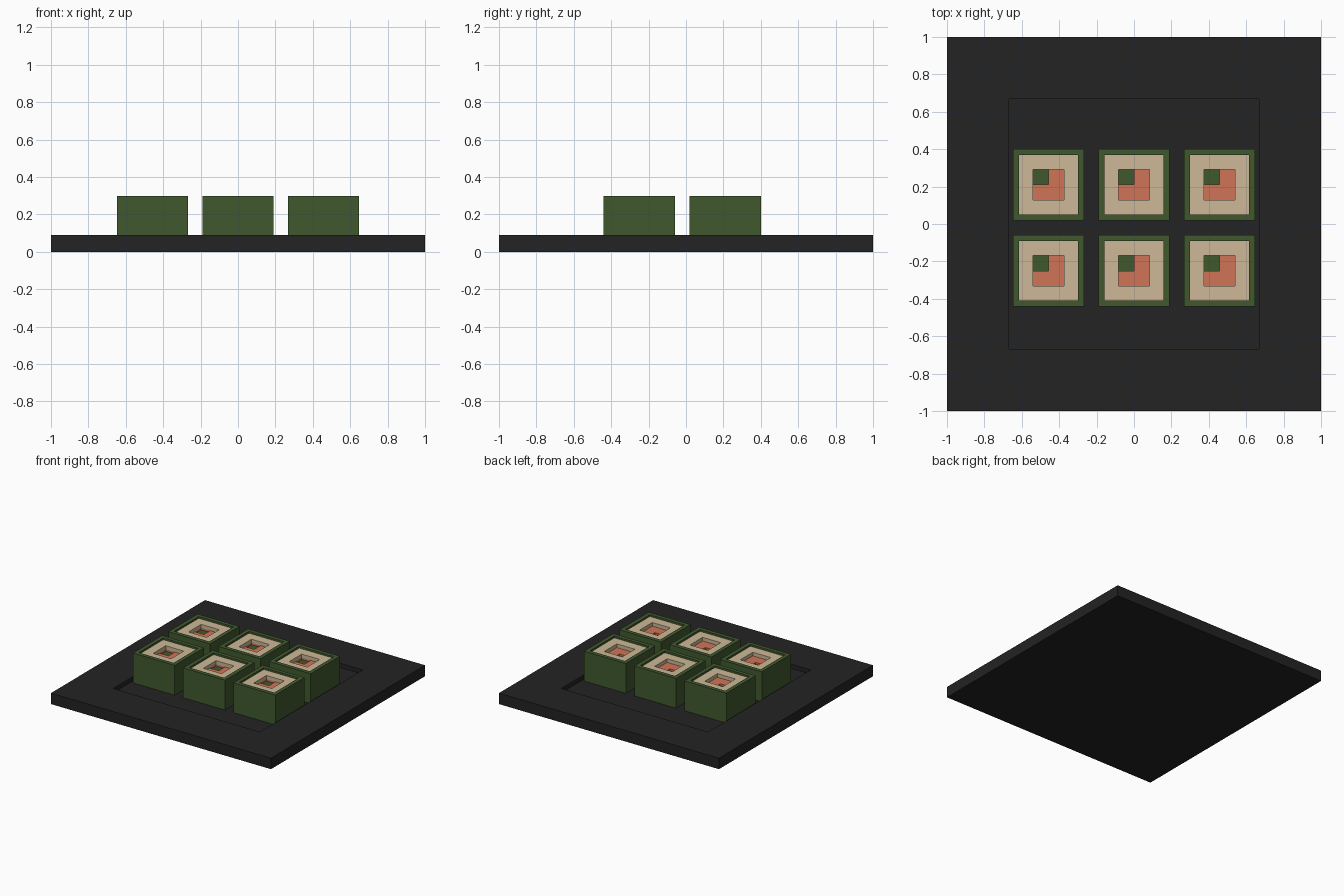
import bpy, bmesh
from mathutils import Vector

if "Cube" in bpy.data.objects:
    bpy.data.objects.remove(bpy.data.objects["Cube"])


def colour(name, rgb):
    lin = [((c / 255 + 0.055) / 1.055) ** 2.4 for c in rgb]
    m = bpy.data.materials.new(name)
    m.diffuse_color = (*lin, 1)
    m.use_nodes = True
    m.node_tree.nodes["Principled BSDF"].inputs["Base Color"].default_value = m.diffuse_color
    return m


slate = colour("black slate", (35, 35, 35))
seaweed = colour("seaweed green", (65, 89, 46))
rice = colour("rice cream", (205, 185, 151))
salmon = colour("salmon orange", (208, 116, 87))


def block(size):
    """Box standing on its origin; returns the mesh and its top face."""
    bm = bmesh.new()
    bmesh.ops.create_cube(bm, size=1)
    bmesh.ops.translate(bm, verts=bm.verts, vec=(0, 0, 0.5))
    bmesh.ops.scale(bm, verts=bm.verts, vec=size)
    bm.normal_update()
    return bm, max(bm.faces, key=lambda f: f.calc_center_median().z)


def sink(bm, face, depth, wall, floor):
    """Push a face straight down, colouring the new walls and floor."""
    face = bmesh.ops.extrude_discrete_faces(bm, faces=[face])["faces"][0]
    for e in face.edges:
        for f in e.link_faces:
            f.material_index = wall
    face.material_index = floor
    bmesh.ops.translate(bm, verts=face.verts, vec=(0, 0, -depth))
    bm.normal_update()
    return face


def inset(bm, face, width):
    bmesh.ops.inset_region(bm, faces=[face], thickness=width, use_even_offset=True)
    bm.normal_update()
    return face


def finish(bm, name, mats):
    me = bpy.data.meshes.new(name)
    bm.to_mesh(me)
    bm.free()
    for m in mats:
        me.materials.append(m)
    ob = bpy.data.objects.new(name, me)
    bpy.context.collection.objects.link(ob)
    return ob


# Square plate with a shallow sunken centre
FLOOR = 0.055
bm, top = block((2, 2, 0.09))
sink(bm, inset(bm, top, 0.333), 0.09 - FLOOR, 0, 0)
finish(bm, "plate", [slate])

# Sushi roll: seaweed wrap, sunken rice, salmon centre, green corner
bm, top = block((0.38, 0.38, 0.30 - FLOOR))
f = sink(bm, inset(bm, top, 0.032), 0.015, 0, 1)
f = sink(bm, inset(bm, f, 0.076), 0.03, 1, 2)
level = f.calc_center_median().z
for n in ((1, 0, 0), (0, 1, 0)):
    part = [g for g in bm.faces if g.normal.z > 0.9 and g.material_index == 2]
    geom = part + list({e for g in part for e in g.edges}) + list({v for g in part for v in g.verts})
    bmesh.ops.bisect_plane(bm, geom=geom, plane_co=Vector((0, 0, level)), plane_no=n)
    bm.normal_update()
corner = [g for g in bm.faces if g.material_index == 2
          and g.calc_center_median().x < 0 < g.calc_center_median().y][0]
sink(bm, corner, 0.015, 2, 0)
roll = finish(bm, "sushi_roll", [seaweed, rice, salmon])

# Two rows of three rolls
spots = [(x, y) for y in (-0.25, 0.21) for x in (-0.457, 0, 0.457)]
for i, (x, y) in enumerate(spots):
    ob = roll if i == 0 else roll.copy()
    if i:
        bpy.context.collection.objects.link(ob)
    ob.location = (x, y, FLOOR)
